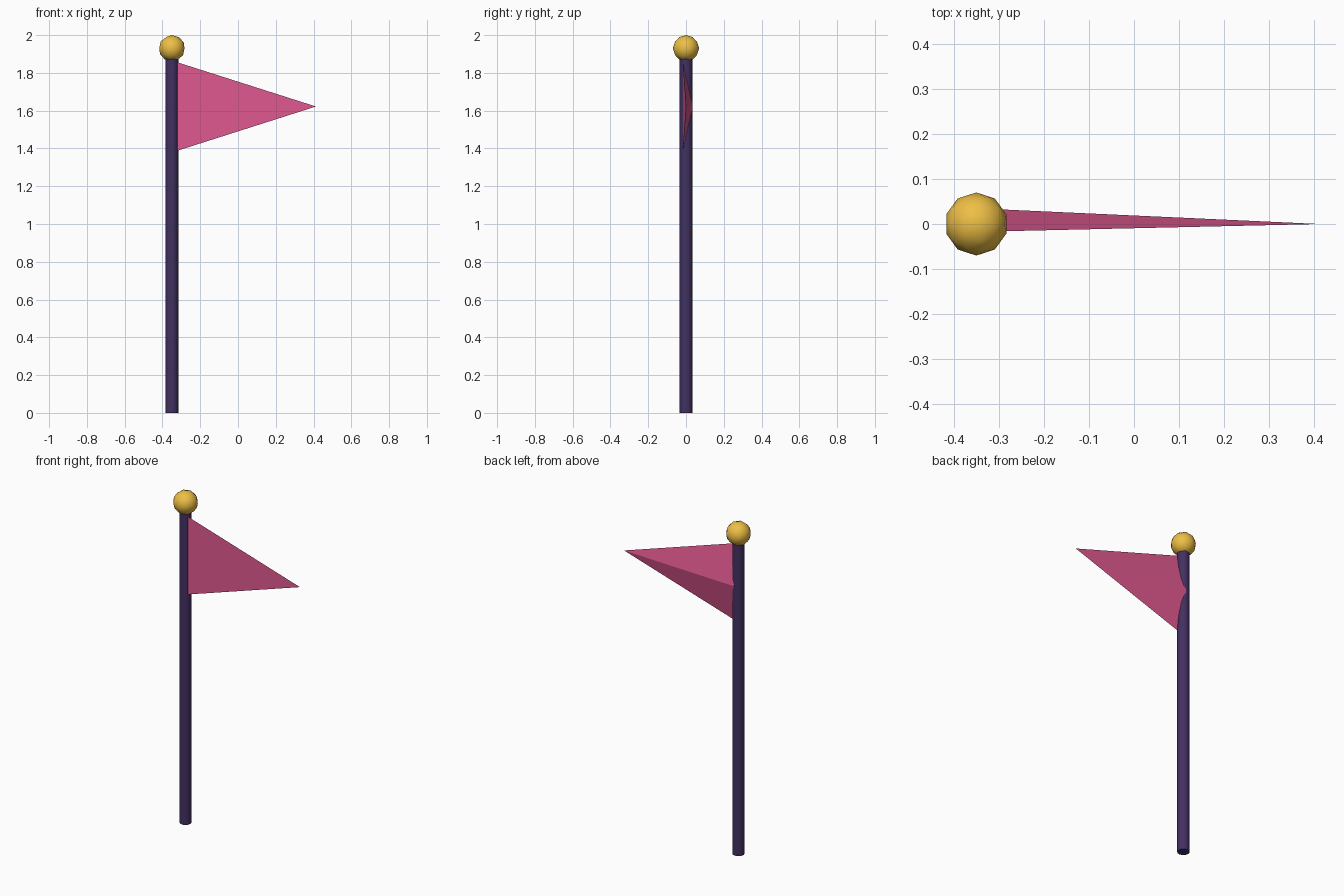
import bpy
from math import radians

if "Cube" in bpy.data.objects:
    bpy.data.objects.remove(bpy.data.objects["Cube"])

POLE_X = -0.35


def finish(name, color, smooth=False):
    """Name the active object, colour it and apply its transform."""
    obj = bpy.context.object
    obj.name = name
    mat = bpy.data.materials.new(name + "_paint")
    mat.diffuse_color = (*color, 1)
    mat.use_nodes = True
    mat.node_tree.nodes["Principled BSDF"].inputs["Base Color"].default_value = mat.diffuse_color
    obj.data.materials.append(mat)
    bpy.ops.object.transform_apply(location=False, rotation=True, scale=True)
    if smooth:
        bpy.ops.object.shade_smooth_by_angle(angle=radians(40))
    return obj


# Upright pole
bpy.ops.mesh.primitive_cylinder_add(vertices=12, radius=0.034, depth=1.88,
                                    location=(POLE_X, 0, 0.94))
finish("pole", (0.055, 0.03, 0.12), smooth=True)

# Faceted ball on top
bpy.ops.mesh.primitive_ico_sphere_add(subdivisions=2, radius=0.07,
                                      location=(POLE_X, 0, 1.93))
finish("finial_ball", (0.85, 0.52, 0.06), smooth=True)

# Pennant: flattened three-sided cone, ridge at the back, tip towards +x
base_x, tip_x = POLE_X + 0.008, 0.413
bpy.ops.mesh.primitive_cone_add(vertices=3, radius1=1, radius2=0,
                                depth=tip_x - base_x)
flag = bpy.context.object
flag.scale = (0.278, 0.0345, 1)
bpy.ops.object.transform_apply(location=False, rotation=False, scale=True)
flag.rotation_euler = (0, radians(90), 0)
flag.location = ((base_x + tip_x) / 2, 0, 1.622)
finish("pennant", (0.75, 0.1, 0.28))
